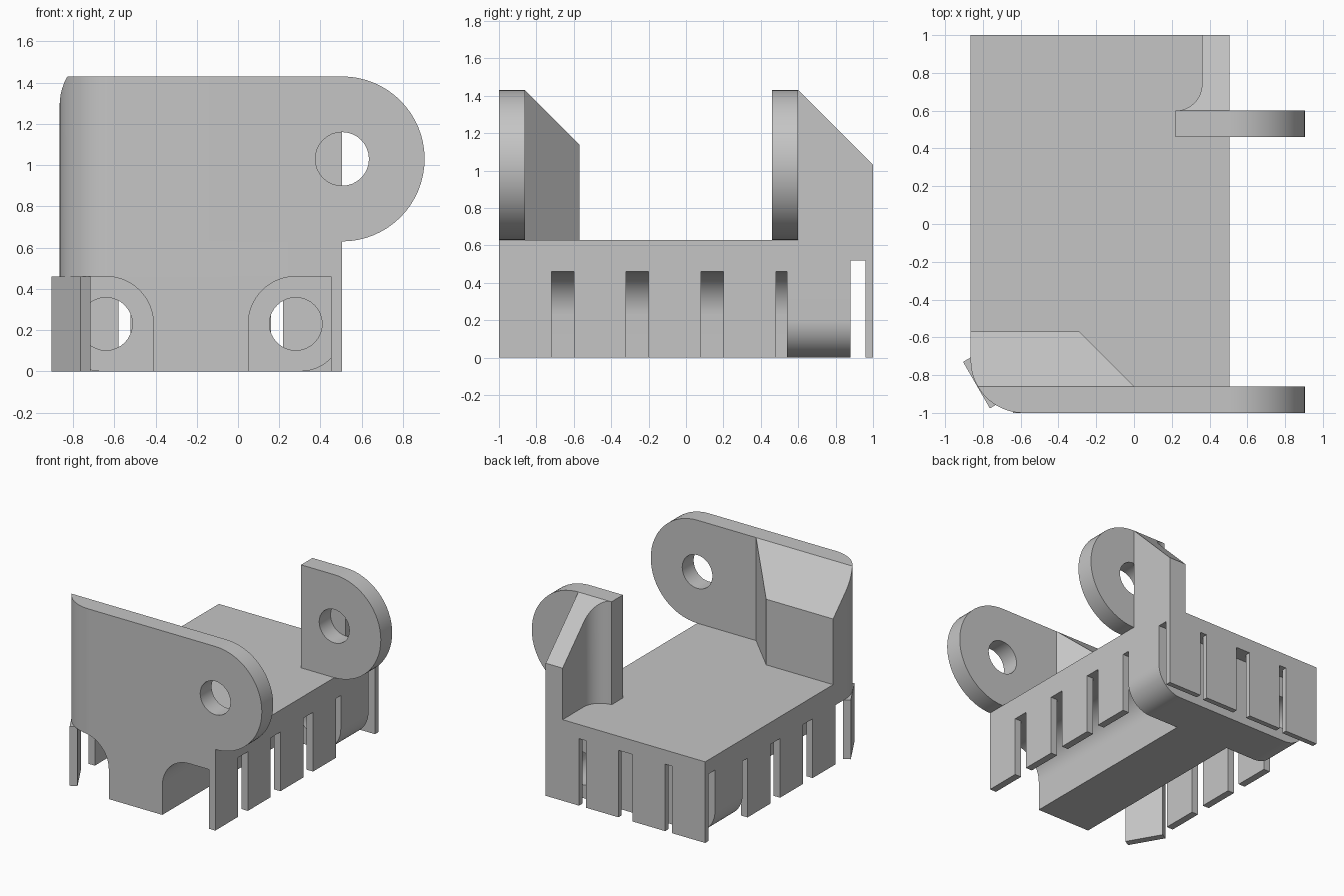
import bpy, bmesh
from math import sin, cos, radians
from mathutils import Vector

default = bpy.data.objects.get("Cube")
if default:
    bpy.data.objects.remove(default, do_unlink=True)

grey = bpy.data.materials.new("light grey")
grey.use_nodes = True
grey.diffuse_color = (0.56, 0.56, 0.56, 1)
grey.node_tree.nodes["Principled BSDF"].inputs["Base Color"].default_value = (0.56, 0.56, 0.56, 1)

LEFT, RIGHT = -0.865, 0.505      # x limits of the body
MID = (LEFT + RIGHT) / 2         # symmetry line of the underside
UNDER, DECK, TOP = 0.46, 0.63, 1.43
EAR_Z, EAR_R, HOLE_R = 1.03, 0.4, 0.13


def arc(cx, cy, r, start, end, steps=16):
    angles = [radians(start + (end - start) * i / steps) for i in range(steps + 1)]
    return [(cx + r * cos(a), cy + r * sin(a)) for a in angles]


def prism(name, outline, axis, lo, hi, round_corner=0, slope=None):
    """Extrude a 2D outline along an axis, then optionally round the front corner and cut a slope."""
    place = {"x": lambda a, b, d: (d, a, b),
             "y": lambda a, b, d: (a, d, b),
             "z": lambda a, b, d: (a, b, d)}[axis]
    bm = bmesh.new()
    face = bm.faces.new([bm.verts.new(place(a, b, lo)) for a, b in outline])
    moved = bmesh.ops.extrude_face_region(bm, geom=[face])["geom"]
    bmesh.ops.translate(bm, vec=place(0, 0, hi - lo),
                        verts=[v for v in moved if isinstance(v, bmesh.types.BMVert)])
    bmesh.ops.recalc_face_normals(bm, faces=bm.faces)
    if round_corner:
        corner = [e for e in bm.edges
                  if all(abs(v.co.x - LEFT) < 1e-4 and abs(v.co.y + 1) < 1e-4 for v in e.verts)]
        bmesh.ops.bevel(bm, geom=corner, offset=round_corner, segments=16,
                        profile=0.5, affect="EDGES")
    if slope is not None:
        cut = bmesh.ops.bisect_plane(bm, geom=bm.verts[:] + bm.edges[:] + bm.faces[:],
                                     plane_co=(0, slope, TOP), plane_no=(0, 1, 1),
                                     clear_outer=True)["geom_cut"]
        bmesh.ops.holes_fill(bm, edges=[e for e in bm.edges if e.is_boundary])
        bmesh.ops.recalc_face_normals(bm, faces=bm.faces)
    mesh = bpy.data.meshes.new(name)
    bm.to_mesh(mesh)
    bm.free()
    mesh.materials.append(grey)
    obj = bpy.data.objects.new(name, mesh)
    bpy.context.collection.objects.link(obj)
    return obj


def box(name, x0, x1, y0, y1, z0, z1):
    return prism(name, [(x0, y0), (x1, y0), (x1, y1), (x0, y1)], "z", z0, z1)


def activate(obj):
    bpy.ops.object.select_all(action="DESELECT")
    obj.select_set(True)
    bpy.context.view_layer.objects.active = obj


def subtract(obj, cutter):
    cutter.hide_render = True
    activate(obj)
    mod = obj.modifiers.new("cut", "BOOLEAN")
    mod.operation = "DIFFERENCE"
    mod.solver = "EXACT"
    mod.object = cutter
    bpy.ops.object.modifier_apply(modifier=mod.name)
    bpy.data.objects.remove(cutter, do_unlink=True)


def drill(obj, x, z, r, y0, y1):
    subtract(obj, prism("drill", arc(x, z, r, 0, 348.75, 31), "y", y0 - 0.05, y1 + 0.05))


def smooth(obj):
    activate(obj)
    bpy.ops.object.shade_smooth_by_angle(angle=radians(25))


parts = []

# Deck with the back wall hanging from it, slotted
deck = prism("deck_and_back_wall",
             [(-1, UNDER), (0.88, UNDER), (0.88, 0.52), (0.96, 0.52),
              (0.96, 0), (1, 0), (1, DECK), (-1, DECK)],
             "x", LEFT, RIGHT, round_corner=0.28)
for offset, half in ((-0.37, 0.029), (0, 0.06), (0.37, 0.029)):
    x = MID + offset
    subtract(deck, box("slot", x - half, x + half, 0.92, 1.1, -0.1, 0.52))
parts.append(deck)

# Central keel, flared into the underside of the deck
fillet = 0.23
keel = ([(MID - fillet, 0), (MID + fillet, 0)]
        + arc(MID + 2 * fillet, fillet, fillet, 180, 90)
        + arc(MID - 2 * fillet, fillet, fillet, 90, 0))
parts.append(prism("keel", keel, "y", -1, 0.54))

# Cross beam with rounded lower ends and two holes
beam = prism("cross_beam",
             arc(LEFT + 0.2, 0.2, 0.2, 180, 270) + arc(RIGHT - 0.2, 0.2, 0.2, 270, 360)
             + [(RIGHT, UNDER), (LEFT, UNDER)], "y", 0.54, 0.88)
for side in (-1, 1):
    drill(beam, MID + side * 2 * fillet, fillet, 0.128, 0.54, 0.88)
parts.append(beam)

# Side fingers; the rounded corner carries a diagonal finger instead
for i, (y0, y1) in enumerate([(-1, -0.72), (-0.6, -0.32), (-0.2, 0.08), (0.2, 0.48)]):
    parts.append(box(f"left_finger_{i + 1}", RIGHT - 0.055, RIGHT, y0, y1, 0, UNDER))
    if i:
        parts.append(box(f"right_finger_{i + 1}", LEFT, LEFT + 0.055, y0, y1, 0, UNDER))
start, along, inward = Vector((-0.905, -0.73)), Vector((0.142, -0.246)), Vector((0.048, 0.028))
parts.append(prism("corner_finger",
                   [start, start + along, start + along + inward, start + inward],
                   "z", 0, UNDER))

# Front bracket block with sloped top and slanted end
parts.append(prism("front_block",
                   [(LEFT, -1), (0, -1), (0, -0.86), (-0.29, -0.57), (LEFT, -0.57)],
                   "z", DECK, TOP, round_corner=0.28, slope=-0.86))

# Pierced ears, front and back
for name, x0, y0 in (("front_ear", 0, -1), ("back_ear", 0.22, 0.46)):
    ear = prism(name, [(x0, TOP), (x0, DECK)] + arc(RIGHT, EAR_Z, EAR_R, -90, 90, 32),
                "y", y0, y0 + 0.14)
    drill(ear, RIGHT, EAR_Z, HOLE_R, y0, y0 + 0.14)
    parts.append(ear)

# Sloped rib behind the back ear, with a curved root
parts.append(prism("back_rib",
                   [(RIGHT, 0.6), (RIGHT, 1), (0.36, 1)] + arc(0.22, 0.74, 0.14, 0, -90),
                   "z", DECK, TOP, slope=0.6))

for part in parts:
    smooth(part)
